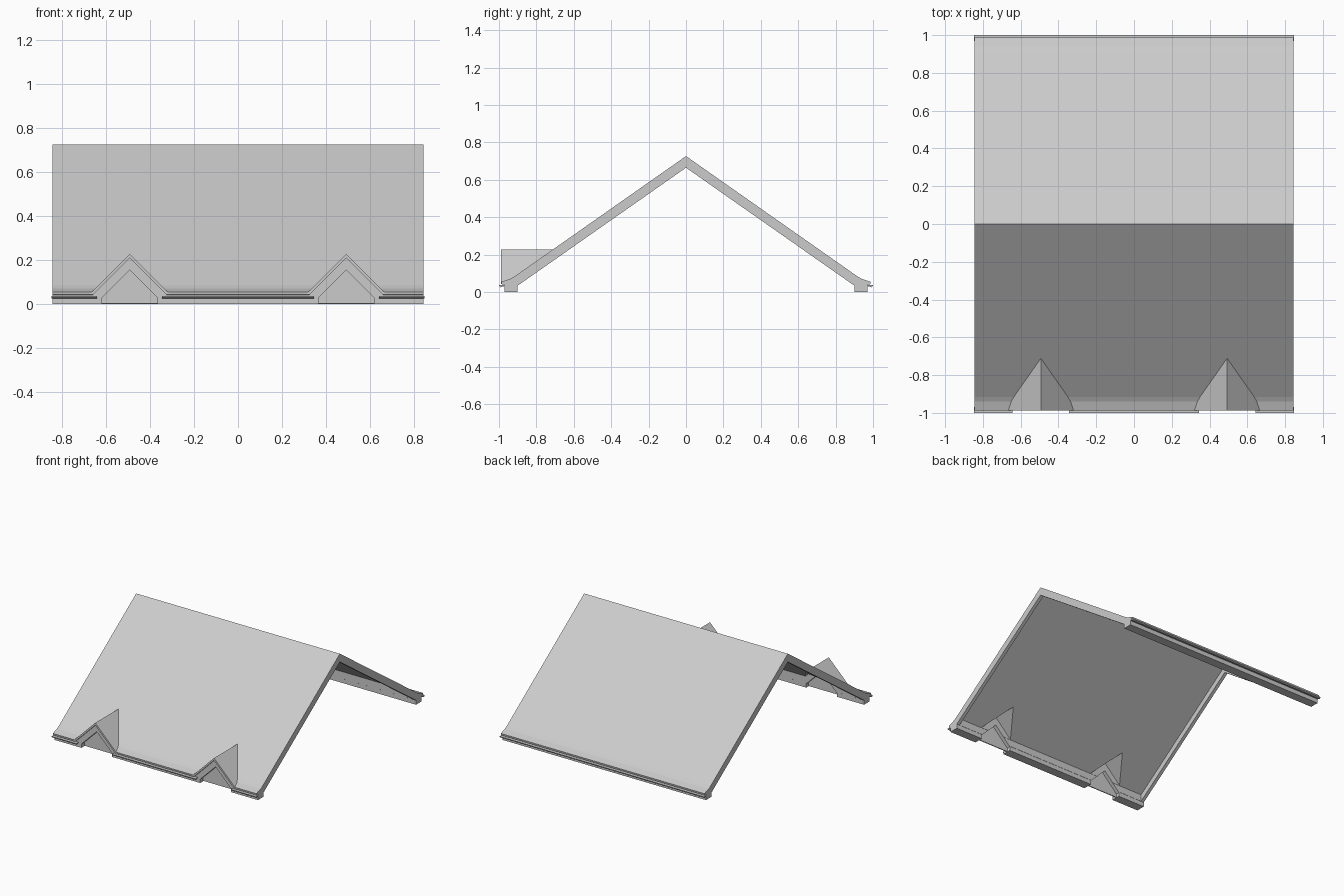
import bpy, bmesh
from mathutils import Vector

if "Cube" in bpy.data.objects:
    bpy.data.objects.remove(bpy.data.objects["Cube"])

DORMERS = (-0.493, 0.493)


def prism(name, profile, a, b, axis, offset=0.0):
    """Extrude a 2D profile: along x (points are y,z) or along y (points are x,z)."""
    bm = bmesh.new()
    if axis == 'x':
        verts = [bm.verts.new((a, p, z)) for p, z in profile]
        move = Vector((b - a, 0, 0))
    else:
        verts = [bm.verts.new((p + offset, a, z)) for p, z in profile]
        move = Vector((0, b - a, 0))
    face = bm.faces.new(verts)
    ext = bmesh.ops.extrude_face_region(bm, geom=[face])
    bmesh.ops.translate(bm, vec=move, verts=[v for v in ext['geom'] if isinstance(v, bmesh.types.BMVert)])
    bmesh.ops.recalc_face_normals(bm, faces=bm.faces)
    mesh = bpy.data.meshes.new(name)
    bm.to_mesh(mesh)
    bm.free()
    obj = bpy.data.objects.new(name, mesh)
    bpy.context.collection.objects.link(obj)
    return obj


def boolean(target, tool, operation):
    mod = target.modifiers.new(operation.lower(), 'BOOLEAN')
    mod.operation = operation
    mod.object = tool
    mod.solver = 'EXACT'
    bpy.context.view_layer.objects.active = target
    bpy.ops.object.modifier_apply(modifier=mod.name)
    bpy.data.objects.remove(tool, do_unlink=True)


def mirrored(half):
    """Complete a right-hand half profile that starts on the centre line."""
    return half + [(-p, z) for p, z in reversed(half) if p > 0]


# Main roof solid: ridge, kicked eave, lip and wall plate
roof = prism("roof", mirrored([(0, 0.727), (0.915, 0.085), (0.94, 0.071), (0.988, 0.055),
                               (0.986, 0.042), (0.97, 0.04), (0.97, 0.0)]), -0.845, 0.845, 'x')

# Dormer roofs
for x in DORMERS:
    boolean(roof, prism("dormer", mirrored([(0, 0.228), (0.186, 0.042)]), -0.988, -0.70, 'y', x), 'UNION')

# Hollow attic: open through the ends, deeper between the rake boards
boolean(roof, prism("attic_cutter", mirrored([(0, 0.665), (0.902, 0.033), (0.902, -0.1)]),
                    -1.0, 1.0, 'x'), 'DIFFERENCE')
boolean(roof, prism("ceiling_cutter", mirrored([(0, 0.717), (0.901, 0.085), (0.901, -0.12)]),
                    -0.82, 0.82, 'x'), 'DIFFERENCE')

# Recessed dormer gables, hollow dormers and gable openings
arch = mirrored([(0, 0.155), (0.127, 0.028), (0.127, 0.003)])
for x in DORMERS:
    boolean(roof, prism("gable_cutter", mirrored([(0, 0.21), (0.17, 0.04)]), -1.1, -0.97, 'y', x), 'DIFFERENCE')
    boolean(roof, prism("dormer_cutter", mirrored([(0, 0.217), (0.2, 0.017)]), -0.90, -0.713, 'y', x), 'DIFFERENCE')
    boolean(roof, prism("opening_cutter", mirrored([(0, 0.155), (0.127, 0.028), (0.127, -0.1)]),
                        -1.1, -0.85, 'y', x), 'DIFFERENCE')

# Thin panels closing the gable openings
for x in DORMERS:
    prism("gable_panel", arch, -0.935, -0.928, 'y', x)

# Gutters: one at the back, three pieces between the dormers at the front
gutter = [(0.968, 0.037), (1.0, 0.037), (0.998, 0.03), (0.99, 0.025), (0.982, 0.03), (0.968, 0.032)]
prism("back_gutter", gutter, -0.848, 0.848, 'x')
for i, (a, b) in enumerate([(-0.848, -0.643), (-0.345, 0.345), (0.643, 0.848)]):
    prism(f"front_gutter_{i + 1}", [(-p, z) for p, z in gutter], a, b, 'x')
